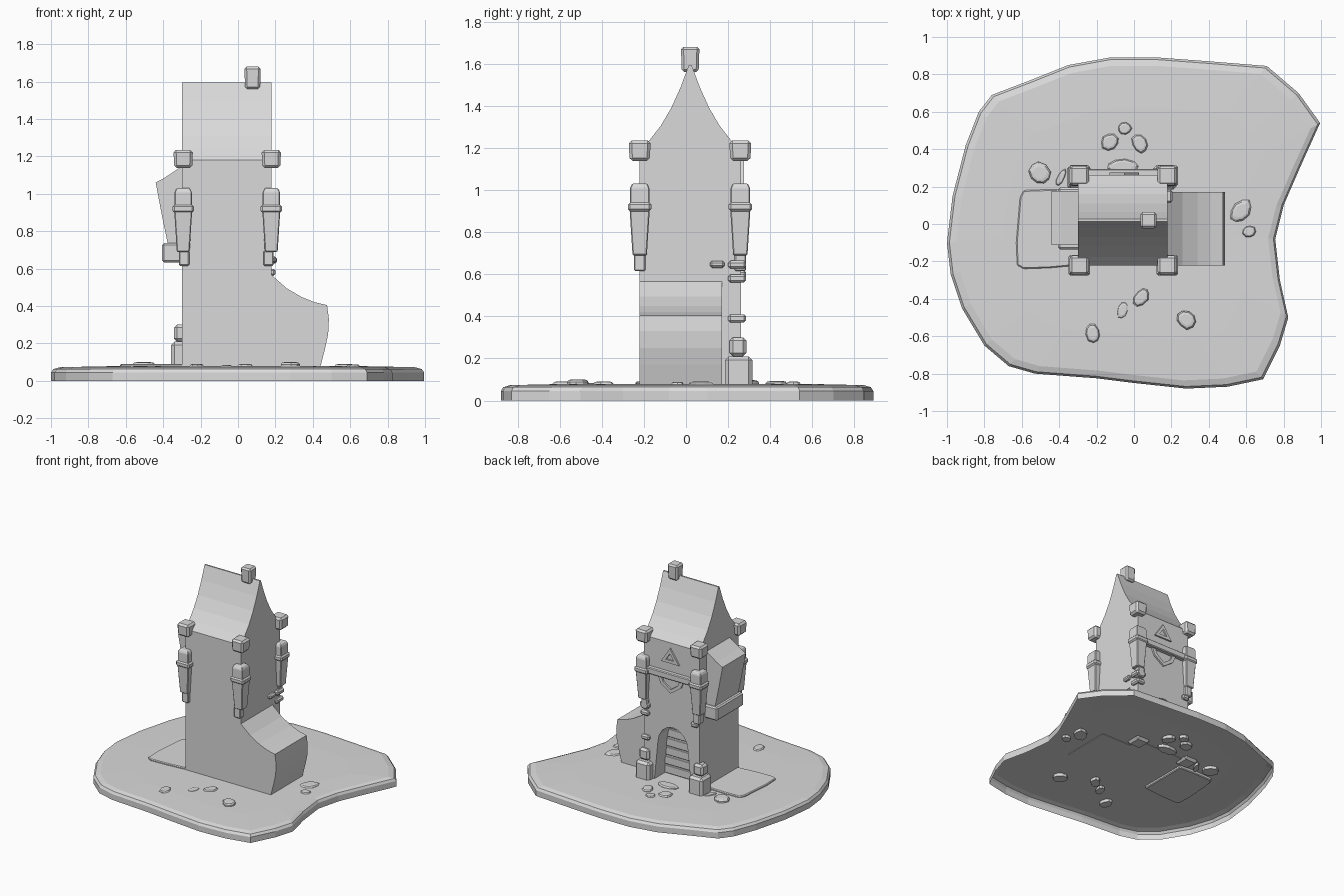
import bpy, bmesh, math, random
from mathutils import Vector

if "Cube" in bpy.data.objects:
    bpy.data.objects.remove(bpy.data.objects["Cube"])

random.seed(4)
mat = bpy.data.materials.new("plain stone grey")
mat.diffuse_color = (0.7, 0.7, 0.7, 1)
mat.use_nodes = True
mat.node_tree.nodes["Principled BSDF"].inputs["Base Color"].default_value = mat.diffuse_color
SQUARE = ((-1, -1), (1, -1), (1, 1), (-1, 1))


def finish(name, bm, bevel=0):
    bmesh.ops.recalc_face_normals(bm, faces=bm.faces)
    if bevel:
        bmesh.ops.bevel(bm, geom=list(bm.edges), offset=bevel, segments=1, affect='EDGES')
    me = bpy.data.meshes.new(name)
    bm.to_mesh(me)
    bm.free()
    me.materials.append(mat)
    ob = bpy.data.objects.new(name, me)
    bpy.context.collection.objects.link(ob)
    return ob


def loft(name, rings, bevel=0, floor=True):
    """Skin through rings of equal point count, open below if floor is False."""
    bm = bmesh.new()
    vs = [[bm.verts.new(p) for p in r] for r in rings]
    n = len(vs[0])
    for a, b in zip(vs, vs[1:]):
        for i in range(n):
            bm.faces.new((a[i], a[(i + 1) % n], b[(i + 1) % n], b[i]))
    if floor:
        bm.faces.new(vs[0])
    bm.faces.new(vs[-1])
    return finish(name, bm, bevel)


def prism(name, pts, axis, a, b, bevel=0):
    def put(p, d):
        return {'x': (d, *p), 'y': (p[0], d, p[1]), 'z': (*p, d)}[axis]
    return loft(name, [[put(p, a) for p in pts], [put(p, b) for p in pts]], bevel)


def taper(name, x, y, steps, bevel):
    return loft(name, [[(x + sx * w, y + sy * w, z) for sx, sy in SQUARE] for w, z in steps], bevel)


def box(name, c, s, bevel=0.01):
    x, y, z = c
    return prism(name, [(x + sx * s[0] / 2, y + sy * s[1] / 2) for sx, sy in SQUARE],
                 'z', z - s[2] / 2, z + s[2] / 2, bevel)


def frame(name, outer, inner, y0, y1):
    """Raised ring on the back wall."""
    bm = bmesh.new()
    loops = [[bm.verts.new((p[0], y, p[1])) for p in pts]
             for pts, y in ((outer, y0), (outer, y1), (inner, y1), (inner, y0))]
    n = len(outer)
    for k in range(4):
        a, b = loops[k], loops[(k + 1) % 4]
        for i in range(n):
            bm.faces.new((a[i], a[(i + 1) % n], b[(i + 1) % n], b[i]))
    return finish(name, bm)


def stone(name, x, y, rx, ry, top, turn):
    rings = []
    wob = [random.uniform(0.88, 1.08) for _ in range(9)]
    for z, k in ((0.055, 1), (top - 0.012, 1), (top - 0.003, 0.85), (top, 0.6)):
        ring = []
        for i in range(9):
            t = math.tau * i / 9
            u, v = rx * k * wob[i] * math.cos(t), ry * k * wob[i] * math.sin(t)
            ring.append((x + u * math.cos(turn) - v * math.sin(turn),
                         y + u * math.sin(turn) + v * math.cos(turn), z))
        rings.append(ring)
    return loft(name, rings)


# Island ground: open shell with a rounded rim
outline = [(-1, -.1), (-.97, .15), (-.9, .42), (-.83, .6), (-.76, .69), (-.55, .77), (-.35, .85),
           (-.13, .89), (.13, .89), (.4, .87), (.71, .845), (.88, .7), (.995, .54), (.9, .33),
           (.8, .1), (.755, -.08), (.78, -.3), (.825, -.5), (.78, -.65), (.69, -.83), (.5, -.87),
           (.28, -.88), (0, -.85), (-.2, -.825), (-.53, -.8), (-.67, -.76), (-.8, -.65),
           (-.92, -.45), (-.98, -.27)]
loft("ground_shell", [[(x * k, y * k, z) for x, y in outline]
                      for k, z in ((1, 0), (1, .045), (.987, .063), (.95, .073), (.7, .078))], floor=False)

# Flat paved patch on the left
prism("ground_patch", [(-.29, -.22), (-.45, -.235), (-.59, -.24), (-.625, -.22), (-.63, -.1),
                       (-.61, .14), (-.59, .18), (-.45, .185), (-.29, .18)], 'z', .055, .09, .006)

# Tower body and curved roof in one profile
half = [(-.222, .074), (-.222, 1.18), (-.176, 1.233), (-.12, 1.305), (-.07, 1.39), (-.025, 1.49)]
mid = .02
profile = half + [(mid - .006, 1.595), (mid + .006, 1.595)] + [(2 * mid - y, z) for y, z in reversed(half)]
tower = prism("tower", profile, 'x', -.3, .18)

# Doorway: deep arched recess with a plank door
cx = -.07
w, spring, top = .16, .37, .52
arch = [(cx - w, .078)]
arch += [(cx - w * .82 * math.cos(math.pi * i / 8), spring + (top - spring) * math.sin(math.pi * i / 8))
         for i in range(9)] + [(cx + w, .078)]
cutter = prism("door_cutter", arch, 'y', .12, .4)
cutter.hide_render = True
mod = tower.modifiers.new("door", 'BOOLEAN')
mod.object = cutter
mod.operation = 'DIFFERENCE'
mod.solver = 'EXACT'
bpy.context.view_layer.objects.active = tower
bpy.ops.object.modifier_apply(modifier="door")
bpy.data.objects.remove(cutter)
for i in range(6):
    box("door_plank", (cx, .128, .115 + i * .072), (.31, .03 + .006 * (i % 2), .064), .004)
stone("door_step", -.06, .31, .09, .04, .095, 0)

# Beam, pointed apron and triangular window on the back wall
box("back_beam", (-.058, .27, .93), (.46, .05, .05), .006)
frame("apron", [(-.17, .91), (-.145, .85), (-.058, .79), (.03, .85), (.055, .91)],
      [(-.14, .91), (-.12, .865), (-.058, .82), (.005, .865), (.025, .91)], .24, .275)
frame("triangle_window", [(-.13, 1.025), (-.052, 1.14), (.026, 1.025)],
      [(-.088, 1.048), (-.052, 1.1), (-.016, 1.048)], .24, .275)

# Corner posts: foot, tapered shaft, collar, cap and eave block
for x in (-.293, .178):
    for y in (-.22, .258):
        box("post_foot", (x + (.005 if x < 0 else -.015), y, .655), (.055, .055, .08), .006)
        taper("post_shaft", x, y, ((.034, .69), (.048, .91)), .005)
        box("post_collar", (x, y, .92), (.115, .11, .042), .01)
        taper("post_cap", x, y, ((.046, .93), (.046, 1.01), (.036, 1.03)), .004)
        taper("eave_block", x, y, ((.048, 1.138), (.052, 1.235)), .014)

# Chimney on the ridge
taper("chimney", .078, .02, ((.04, 1.56), (.044, 1.68)), .012)

# Side annex with sweeping roof
prism("annex", [(.18, .074), (.44, .074), (.465, .17), (.482, .25), (.486, .33),
                (.476, .405), (.41, .42), (.34, .448), (.26, .495), (.18, .565)], 'y', -.222, .17)

# Hanging bay on the left with its support block
prism("bay", [(-.29, 1.152), (-.3, 1.147), (-.39, 1.087), (-.44, 1.06), (-.41, .9),
              (-.373, .72), (-.29, .72)], 'y', -.113, .177)
box("bay_support", (-.345, .03, .685), (.12, .33, .105), .01)

# Corner stones beside the doorway
for x, s in ((-.295, -1), (.165, 1)):
    box("corner_stone_base", (x, .25, .135), (.125, .13, .15), .018)
    box("corner_stone_upper", (x + .005 * s, .247, .255), (.085, .08, .09), .016)
for x, z, wid in ((.16, .39, .07), (.165, .58, .07), (.165, .645, .085), (-.265, .6, .06)):
    box("corner_stone_small", (x, .243, z), (wid, .085, .038), .01)
box("side_stone", (.18, .148, .647), (.05, .07, .033), .01)

# Loose stepping stones
for x, y, rx, ry, high, turn in (
        (-.505, .27, .065, .055, .1, 2.3), (-.39, .25, .05, .02, .088, 1.1), (-.13, .44, .05, .045, .092, .4),
        (-.05, .51, .037, .033, .09, 0), (.03, .43, .055, .042, .092, 2.0), (.57, .07, .07, .05, .09, .9),
        (.615, -.04, .037, .033, .088, 0), (.04, -.39, .055, .036, .09, .9), (-.06, -.46, .05, .03, .084, 1.2),
        (-.22, -.585, .055, .04, .09, 1.9), (.28, -.51, .058, .05, .1, 2.6)):
    stone("stepping_stone", x, y, rx, ry, high, turn)
